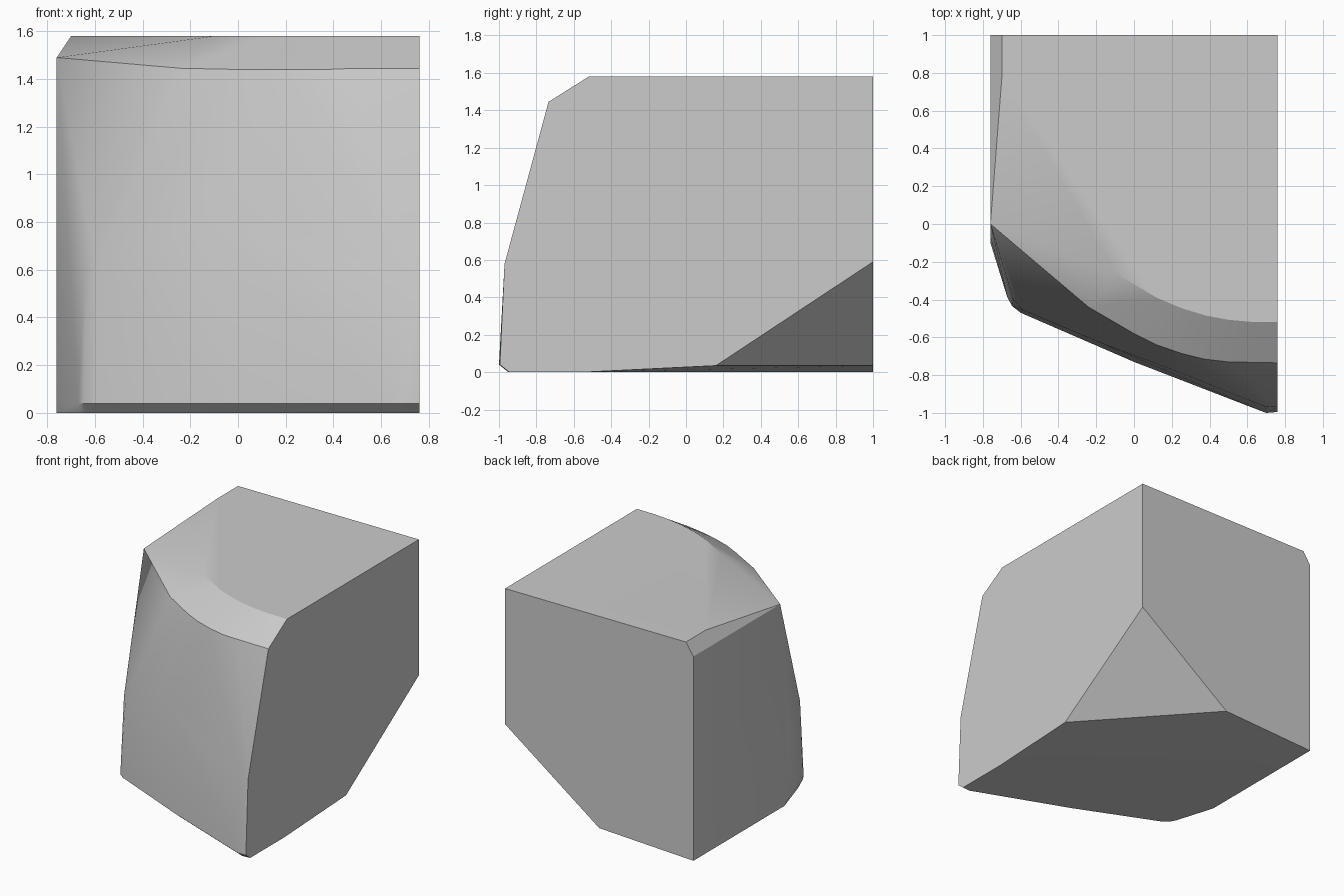
import bpy, bmesh, math

cube = bpy.data.objects.get("Cube")
if cube:
    bpy.data.objects.remove(cube, do_unlink=True)

SIDE, BACK, TOP = 0.76, 1.0, 1.58

# Plain grey stone
stone = bpy.data.materials.new("grey_stone")
stone.use_nodes = True
grey = (0.6, 0.6, 0.6, 1)
stone.diffuse_color = grey
bsdf = stone.node_tree.nodes["Principled BSDF"]
bsdf.inputs["Base Color"].default_value = grey
bsdf.inputs["Roughness"].default_value = 0.8

# Bowed front: shoulder, belly and foot outlines
shoulder = [(-SIDE, 0, 1.49), (-0.24, -0.44, 1.445), (0, -0.58, 1.44),
            (0.12, -0.64, 1.44), (0.25, -0.685, 1.44), (0.37, -0.715, 1.44),
            (0.5, -0.73, 1.445), (SIDE, -0.735, 1.445)]
belly = [(-SIDE, -0.07, 0.6), (-0.64, -0.40, 0.6), (-0.59, -0.455, 0.6),
         (-0.15, -0.64, 0.8), (0, -0.695, 0.81), (0.2, -0.77, 0.79),
         (0.69, -0.965, 0.58), (SIDE, -0.97, 0.58)]
foot = [(-SIDE, -0.1), (-0.67, -0.39), (-0.645, -0.435), (-0.6, -0.47),
        (0, -0.73), (0.66, -0.985), (0.7, -1.0), (SIDE, -0.995)]
points = shoulder + belly
points += [(x, y, 0.04) for x, y in foot]
points += [(x, y + 0.05, 0) for x, y in foot]

# Flat top with its curved front rim and small left bevel
rim = [(-0.1, -0.26), (0.12, -0.39), (0.25, -0.445), (0.38, -0.485),
       (0.5, -0.507), (0.62, -0.518), (SIDE, -0.52)]
points += [(x, y, TOP) for x, y in rim]
points += [(SIDE, BACK, TOP), (-0.7, BACK, TOP), (-0.7, 0.77, TOP),
           (-SIDE, BACK, 1.49)]

# Underside with the broken back corner
points += [(-SIDE, BACK, 0), (SIDE, -0.55, 0), (SIDE, 0.16, 0.035),
           (0, BACK, 0.035), (SIDE, BACK, 0.59)]

# Wrap the outlines into one closed block
bm = bmesh.new()
for p in points:
    bm.verts.new(p)
hull = bmesh.ops.convex_hull(bm, input=bm.verts[:])
spare = {v for v in hull["geom_interior"] + hull["geom_unused"]
         if isinstance(v, bmesh.types.BMVert) and not v.link_faces}
bmesh.ops.delete(bm, geom=list(spare), context='VERTS')
bmesh.ops.dissolve_limit(bm, angle_limit=math.radians(0.5),
                         verts=bm.verts[:], edges=bm.edges[:])
bmesh.ops.recalc_face_normals(bm, faces=bm.faces[:])

mesh = bpy.data.meshes.new("stone_block")
bm.to_mesh(mesh)
bm.free()
mesh.materials.append(stone)
block = bpy.data.objects.new("stone_block", mesh)
bpy.context.collection.objects.link(block)

# Soft front, crisp broken edges
bpy.ops.object.select_all(action='DESELECT')
block.select_set(True)
bpy.context.view_layer.objects.active = block
bpy.ops.object.shade_smooth_by_angle(angle=math.radians(28))
